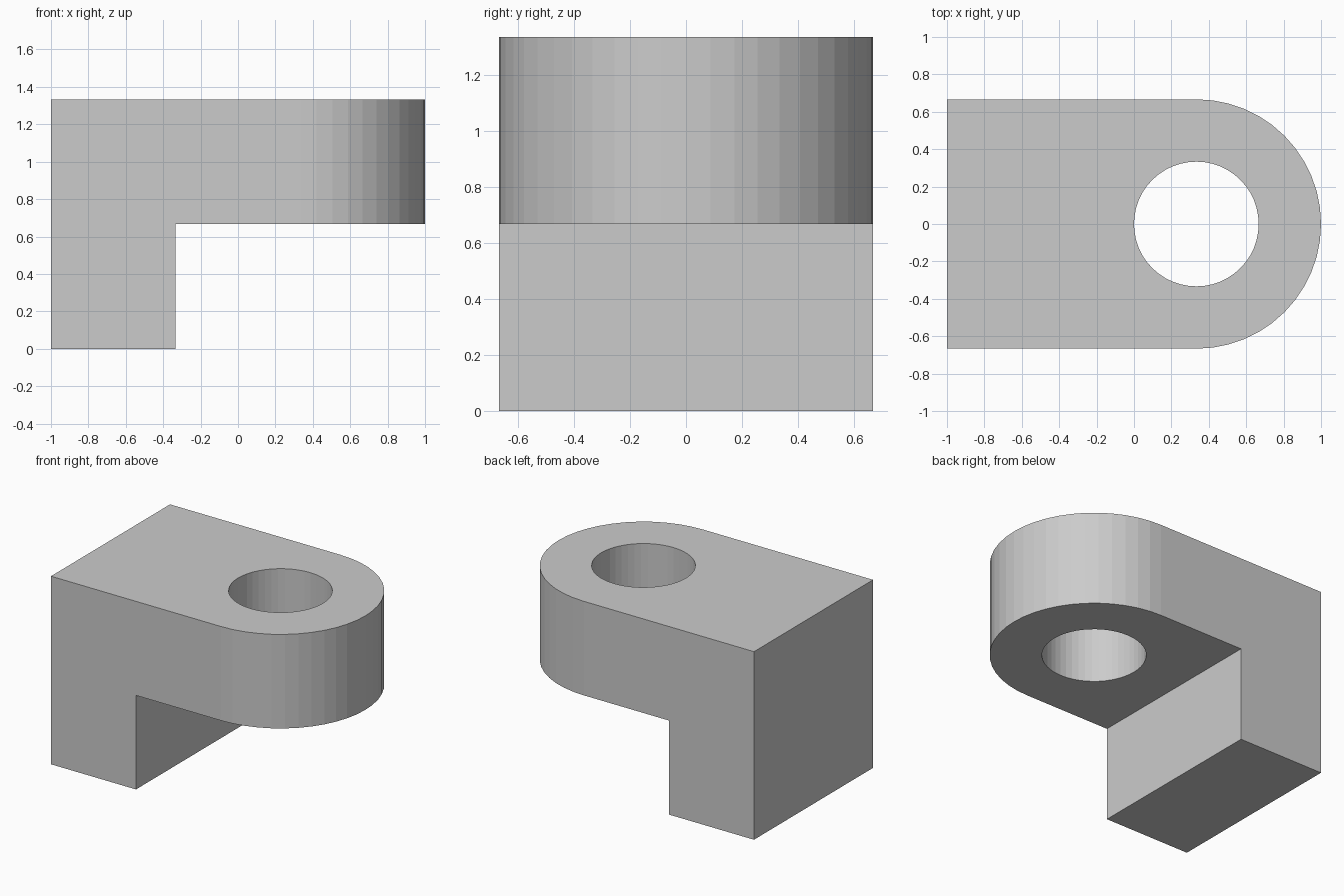
import bpy, bmesh, math

if "Cube" in bpy.data.objects:
    bpy.data.objects.remove(bpy.data.objects["Cube"])

R = 2 / 3          # outer end radius and half width
HOLE = 1 / 3       # hole radius
CX = 1 / 3         # centre of rounded end and hole
Z0, Z1 = 2 / 3, 4 / 3
SEG = 48


def arc(radius, start, end, steps):
    return [(CX + radius * math.cos(start + (end - start) * i / steps),
             radius * math.sin(start + (end - start) * i / steps))
            for i in range(steps + 1)]


def prism(name, outline, z0, z1):
    """Extrude a counter-clockwise xy outline from z0 to z1."""
    bm = bmesh.new()
    base = bm.faces.new([bm.verts.new((x, y, z0)) for x, y in outline])
    top = bmesh.ops.extrude_face_region(bm, geom=[base], use_keep_orig=True)
    verts = [v for v in top["geom"] if isinstance(v, bmesh.types.BMVert)]
    bmesh.ops.translate(bm, verts=verts, vec=(0, 0, z1 - z0))
    bmesh.ops.recalc_face_normals(bm, faces=bm.faces)
    mesh = bpy.data.meshes.new(name)
    bm.to_mesh(mesh)
    bm.free()
    obj = bpy.data.objects.new(name, mesh)
    bpy.context.collection.objects.link(obj)
    return obj


def boolean(target, other, operation):
    mod = target.modifiers.new(operation.lower(), 'BOOLEAN')
    mod.operation = operation
    mod.solver = 'EXACT'
    mod.object = other
    bpy.context.view_layer.objects.active = target
    bpy.ops.object.modifier_apply(modifier=mod.name)
    bpy.data.objects.remove(other)


# Rounded arm on top
bracket = prism("bracket", [(-1, R), (-1, -R)] + arc(R, -math.pi / 2, math.pi / 2, SEG // 2), Z0, Z1)

# Square leg below, joined into one solid
leg = prism("leg", [(-1, -R), (-CX, -R), (-CX, R), (-1, R)], 0, Z0)
boolean(bracket, leg, 'UNION')

# Round through hole
cutter = prism("hole_cutter", arc(HOLE, 0, 2 * math.pi, SEG)[:-1], Z0 - 0.2, Z1 + 0.2)
boolean(bracket, cutter, 'DIFFERENCE')
